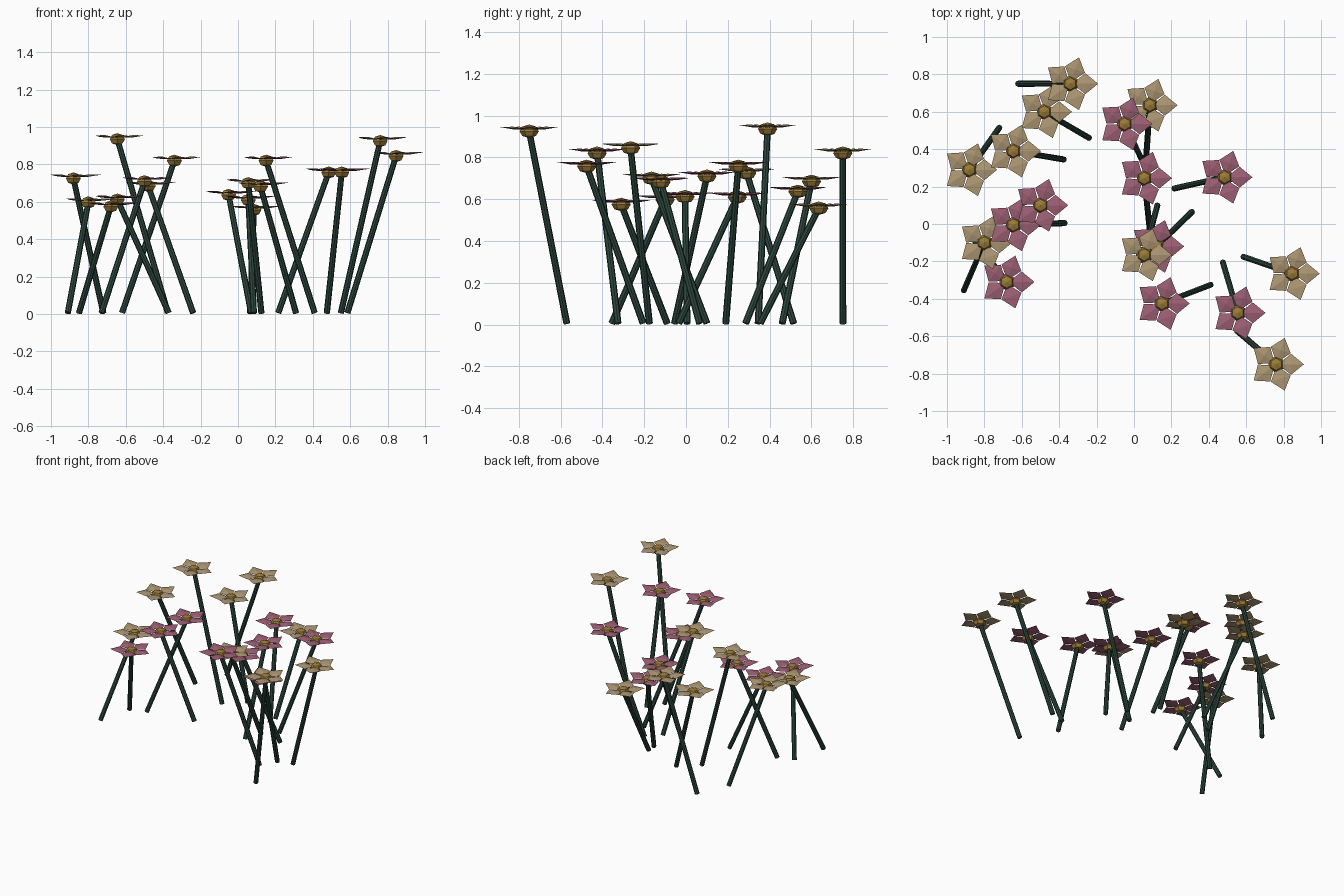
import bpy, bmesh
from math import cos, sin, pi, radians
from mathutils import Vector, Matrix

if "Cube" in bpy.data.objects:
    bpy.data.objects.remove(bpy.data.objects["Cube"])


def material(name, rgb):
    m = bpy.data.materials.new(name)
    m.diffuse_color = (*rgb, 1)
    m.use_nodes = True
    m.node_tree.nodes["Principled BSDF"].inputs["Base Color"].default_value = m.diffuse_color
    return m


GREEN = material("stem_green", (0.025, 0.062, 0.045))
GOLD = material("centre_gold", (0.33, 0.20, 0.04))
TAN = material("petal_tan", (0.42, 0.31, 0.17))
PINK = material("petal_pink", (0.34, 0.115, 0.175))


def finish(name, bm, mat):
    bmesh.ops.recalc_face_normals(bm, faces=bm.faces)
    me = bpy.data.meshes.new(name)
    bm.to_mesh(me)
    bm.free()
    me.materials.append(mat)
    ob = bpy.data.objects.new(name, me)
    bpy.context.collection.objects.link(ob)


# straight leaning stem
def stem(name, base, top):
    d = top - base
    rot = Vector((0, 0, 1)).rotation_difference(d).to_matrix().to_4x4()
    bm = bmesh.new()
    bmesh.ops.create_cone(bm, cap_ends=True, segments=8, radius1=0.0165,
                          radius2=0.0155, depth=d.length,
                          matrix=Matrix.Translation((base + top) / 2) @ rot)
    finish(name, bm, GREEN)


# five thin faceted diamond petals
def petals(name, c, mat):
    bm = bmesh.new()
    for k in range(5):
        rot = Matrix.Rotation(radians(72 * k), 3, 'Z')
        pts = [(0.01, 0, 0.008), (0.08, -0.056, 0.013), (0.148, 0, 0.02),
               (0.08, 0.056, 0.013), (0.08, 0, 0.022), (0.08, 0, 0.009)]
        i, r, t, l, up, dn = [bm.verts.new(c + rot @ Vector(p)) for p in pts]
        for a, b in ((i, r), (r, t), (t, l), (l, i)):
            bm.faces.new((a, b, up))
            bm.faces.new((b, a, dn))
    finish(name, bm, mat)


# squashed six-sided flower centre
def centre(name, c):
    bm = bmesh.new()
    bmesh.ops.create_uvsphere(bm, u_segments=6, v_segments=4, radius=0.046,
                              matrix=Matrix.Translation(c) @ Matrix.Diagonal((1, 1, 0.7, 1)))
    finish(name, bm, GOLD)


# head x, y, z, then stem base x, y
TAN_FLOWERS = [
    (-.34, .75, .82, -.62, .75), (-.48, .60, .685, -.24, .46),
    (-.645, .39, .935, -.375, .345), (-.88, .29, .725, -.72, .515),
    (-.80, -.10, .597, -.91, -.355), (.085, .635, .557, .065, .355),
    (.055, -.165, .70, .125, .10), (.845, -.265, .845, .585, -.175),
    (.76, -.75, .925, .55, -.57)]
PINK_FLOWERS = [
    (-.50, .10, .71, -.73, -.055), (-.645, -.005, .612, -.37, .005),
    (-.68, -.31, .575, -.85, -.09), (-.05, .535, .637, .07, .285),
    (.055, .245, .61, .085, -.035), (.485, .25, .757, .215, .19),
    (.12, -.12, .682, .31, .065), (.15, -.425, .82, .41, -.325),
    (.555, -.475, .757, .475, -.205)]

for kind, mat, flowers in (("tan", TAN, TAN_FLOWERS), ("pink", PINK, PINK_FLOWERS)):
    for n, (x, y, z, bx, by) in enumerate(flowers, 1):
        head = Vector((x, y, z))
        stem(f"{kind}_stem_{n}", Vector((bx, by, 0.006)), head)
        petals(f"{kind}_petals_{n}", head, mat)
        centre(f"{kind}_centre_{n}", head)
